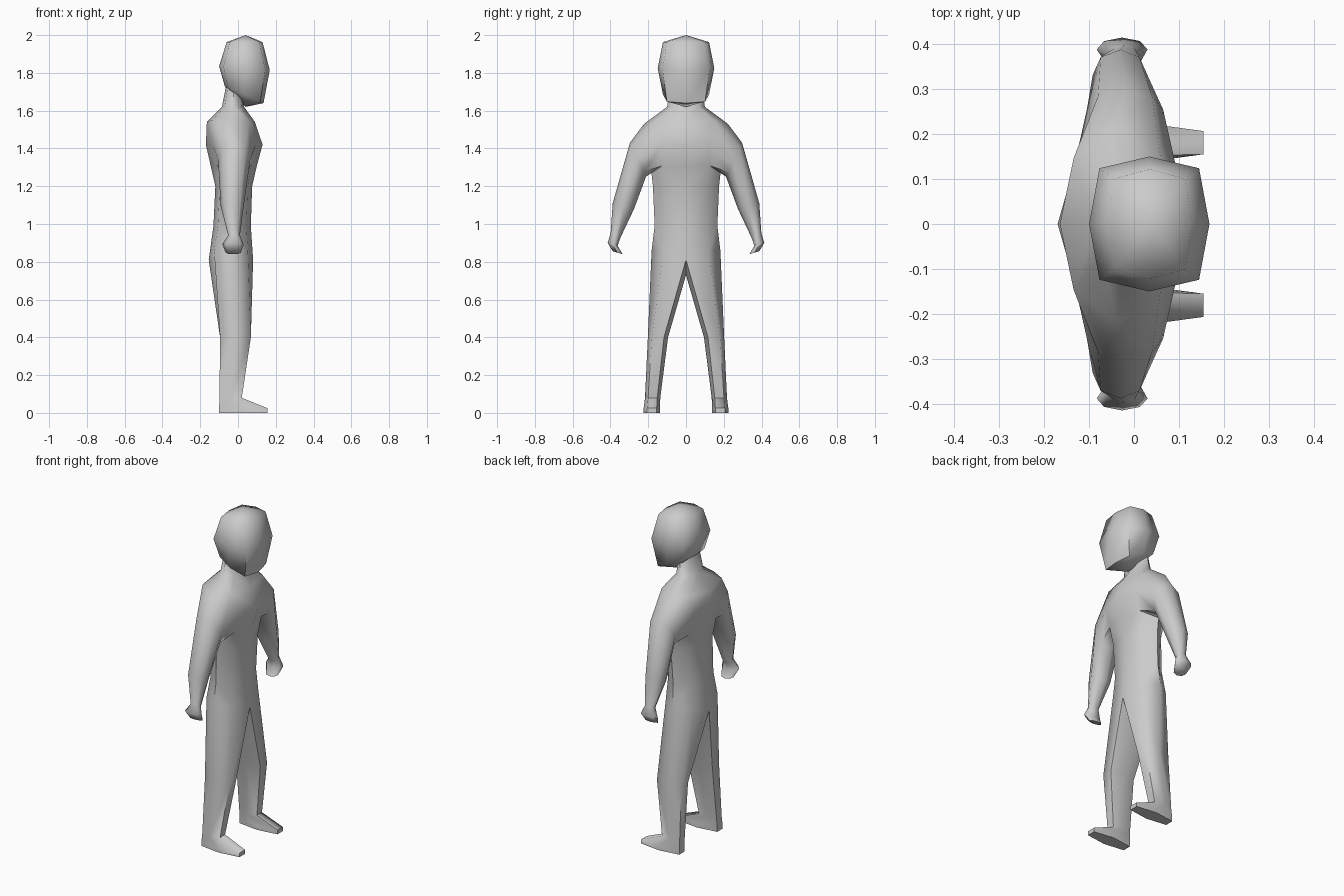
import bpy, bmesh, math
from mathutils import Matrix

if "Cube" in bpy.data.objects:
    bpy.data.objects.remove(bpy.data.objects["Cube"])

grey = bpy.data.materials.new("light_grey")
grey.diffuse_color = (0.6, 0.6, 0.6, 1)
grey.use_nodes = True
grey.node_tree.nodes["Principled BSDF"].inputs["Base Color"].default_value = grey.diffuse_color


def finish(bm, name):
    """Turn a bmesh into a smooth shaded object."""
    bmesh.ops.recalc_face_normals(bm, faces=bm.faces[:])
    me = bpy.data.meshes.new(name)
    bm.to_mesh(me)
    bm.free()
    me.materials.append(grey)
    ob = bpy.data.objects.new(name, me)
    bpy.context.collection.objects.link(ob)
    bpy.ops.object.select_all(action='DESELECT')
    ob.select_set(True)
    bpy.context.view_layer.objects.active = ob
    bpy.ops.object.shade_smooth_by_angle(angle=math.radians(65))
    return ob


def ring(bm, pts):
    return [bm.verts.new(p) for p in pts]


def bridge(bm, a, b, closed=True, skip=()):
    n = len(a)
    for i in range(n if closed else n - 1):
        if i not in skip:
            j = (i + 1) % n
            bm.faces.new((a[i], a[j], b[j], b[i]))


def torso_ring(z, xf, xb, w, zs=0.0, zc=0.0):
    """Half ring: front centre, front side, side, back side, back centre."""
    m, r = (xf + xb) / 2, (xf - xb) / 2
    return [(xf, 0, z + zc), (m + r * .76, w * .66, z), (m, w, z + zs),
            (m - r * .76, w * .66, z), (xb, 0, z + zc)]


def leg_ring(z, xf, xb, y0, y1):
    """Six sided ring: front pair, outer, back pair, inner."""
    m, d = (xf + xb) / 2, (y1 - y0)
    return [(xf, y0 + d * .2, z), (xf, y1 - d * .2, z), (m, y1, z),
            (xb, y1 - d * .2, z), (xb, y0 + d * .2, z), (m, y0, z)]


def arm_ring(outer, inner, xf, xb):
    """Eight sided ring between an outer and an inner (y, z) point."""
    pts = []
    for i in range(8):
        a = math.pi / 4 * i
        c, s = (1 + math.cos(a)) / 2, math.sin(a)
        pts.append(((xf + xb) / 2 + (xf - xb) / 2 * s,
                    inner[0] + (outer[0] - inner[0]) * c,
                    inner[1] + (outer[1] - inner[1]) * c))
    return pts


# Body: one half is built, then mirrored
bm = bmesh.new()

# Torso from hips to neck
torso = [ring(bm, torso_ring(*r)) for r in (
    (.86, .08, -.155, .182, 0, -.05),
    (.99, .068, -.13, .166),
    (1.20, .075, -.12, .175),
    (1.31, .10, -.145, .187),
    (1.42, .13, -.17, .19),
    (1.55, .09, -.165, .222, -.02, -.01),
    (1.62, .032, -.085, .10),
    (1.75, .02, -.06, .08))]
for k in range(len(torso) - 1):
    bridge(bm, torso[k], torso[k + 1], False, (1, 2) if k in (3, 4) else ())
bm.faces.new(torso[-1])

# Arm and hand grow out of the hole at the shoulder
A, B, C = torso[3:6]
last = [C[2], C[1], B[1], A[1], A[2], A[3], B[3], C[3]]
bm.verts.remove(B[2])
for r in (((.297, 1.43), (.212, 1.25), .065, -.105),
          ((.388, 1.11), (.275, 1.08), .03, -.092),
          ((.399, .95), (.346, .93), .01, -.052),
          ((.415, .90), (.362, .885), .03, -.083),
          ((.388, .856), (.335, .84), .015, -.065)):
    new = ring(bm, arm_ring(*r))
    bridge(bm, last, new)
    last = new
bm.faces.new(last)

# Leg and foot share the hip ring plus a crotch point
last = torso[0] + [bm.verts.new((-.03, 0, .73))]
for r in ((.40, .068, -.095, .095, .202),
          (.08, .02, -.098, .136, .217),
          (.025, .155, -.10, .138, .224),
          (0, .155, -.10, .138, .224)):
    new = ring(bm, leg_ring(*r))
    bridge(bm, last, new)
    last = new
bm.faces.new(last)

bmesh.ops.mirror(bm, geom=bm.verts[:] + bm.edges[:] + bm.faces[:],
                 matrix=Matrix.Identity(4), axis='Y', merge_dist=.0005)
finish(bm, "body")

# Head: three eight sided rings with a pole at crown and jaw
bm = bmesh.new()
head = []
for z, xf, xb, w, tilt in ((1.685, .135, -.07, .122, -.045),
                           (1.825, .168, -.10, .15, -.01),
                           (1.963, .13, -.06, .122, 0)):
    pts = []
    for i in range(8):
        a = math.pi / 4 * i
        k = 1.17 if i % 2 else 1.0
        c, s = math.cos(a) * k, math.sin(a) * k
        pts.append(((xf + xb) / 2 + (xf - xb) / 2 * c, w * s, z + tilt * c))
    head.append(ring(bm, pts))
bridge(bm, head[0], head[1])
bridge(bm, head[1], head[2])
for loop, pole in ((head[0], (.04, 0, 1.62)), (head[2], (.04, 0, 2.0))):
    p = bm.verts.new(pole)
    for i in range(8):
        bm.faces.new((loop[i], loop[(i + 1) % 8], p))
finish(bm, "head")
